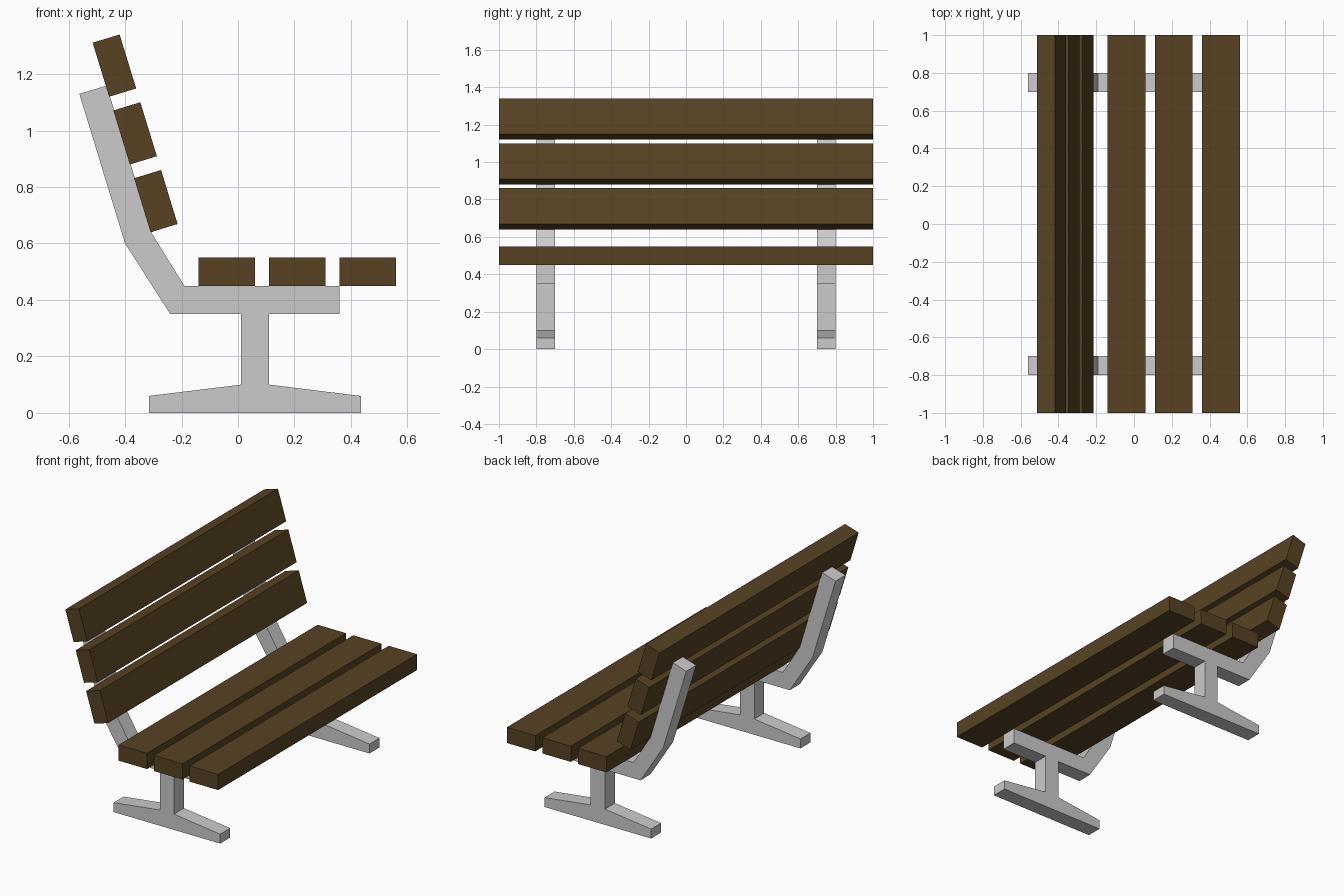
import bpy
import bmesh
from math import radians, tan

if "Cube" in bpy.data.objects:
    bpy.data.objects.remove(bpy.data.objects["Cube"])

wood = bpy.data.materials.new("dark_wood")
wood.diffuse_color = (0.095, 0.055, 0.016, 1.0)
wood.use_nodes = True
wood.node_tree.nodes["Principled BSDF"].inputs["Base Color"].default_value = wood.diffuse_color


def extrude_profile(name, points, y0, y1):
    """Extrude an x-z outline along y."""
    bm = bmesh.new()
    face = bm.faces.new([bm.verts.new((x, y0, z)) for x, z in points])
    ext = bmesh.ops.extrude_face_region(bm, geom=[face])
    verts = [v for v in ext["geom"] if isinstance(v, bmesh.types.BMVert)]
    bmesh.ops.translate(bm, vec=(0, y1 - y0, 0), verts=verts)
    bmesh.ops.recalc_face_normals(bm, faces=bm.faces[:])
    mesh = bpy.data.meshes.new(name)
    bm.to_mesh(mesh)
    bm.free()
    obj = bpy.data.objects.new(name, mesh)
    bpy.context.collection.objects.link(obj)
    return obj


def plank(name, x, z, size, tilt=0.0):
    """Full-length wooden board centred at (x, z)."""
    bpy.ops.mesh.primitive_cube_add(size=1, location=(x, 0, z), rotation=(0, tilt, 0))
    obj = bpy.context.object
    obj.name = name
    obj.scale = (size[0], 2.0, size[1])
    obj.data.materials.append(wood)


# Side frames: foot, post, seat bar and bent back support in one outline
frame = [(-0.315, 0), (0.435, 0), (0.435, 0.06), (0.11, 0.10), (0.11, 0.35),
         (0.36, 0.35), (0.36, 0.45), (-0.19, 0.45), (-0.306, 0.637),
         (-0.465, 1.159), (-0.562, 1.13), (-0.40, 0.60), (-0.24, 0.35),
         (0.01, 0.35), (0.01, 0.10), (-0.315, 0.06)]
for side, y in (("front", -0.8), ("rear", 0.7)):
    extrude_profile(f"{side}_frame", frame, y, y + 0.1)

# Seat boards
for i in range(3):
    plank(f"seat_board_{i + 1}", -0.04 + 0.25 * i, 0.50, (0.2, 0.1))

# Backrest boards, stepped up along the leaning support
lean = radians(17)
for i in range(3):
    plank(f"back_board_{i + 1}", -0.291 - 0.24 * tan(lean) * i, 0.75 + 0.24 * i,
          (0.1, 0.2), -lean)
